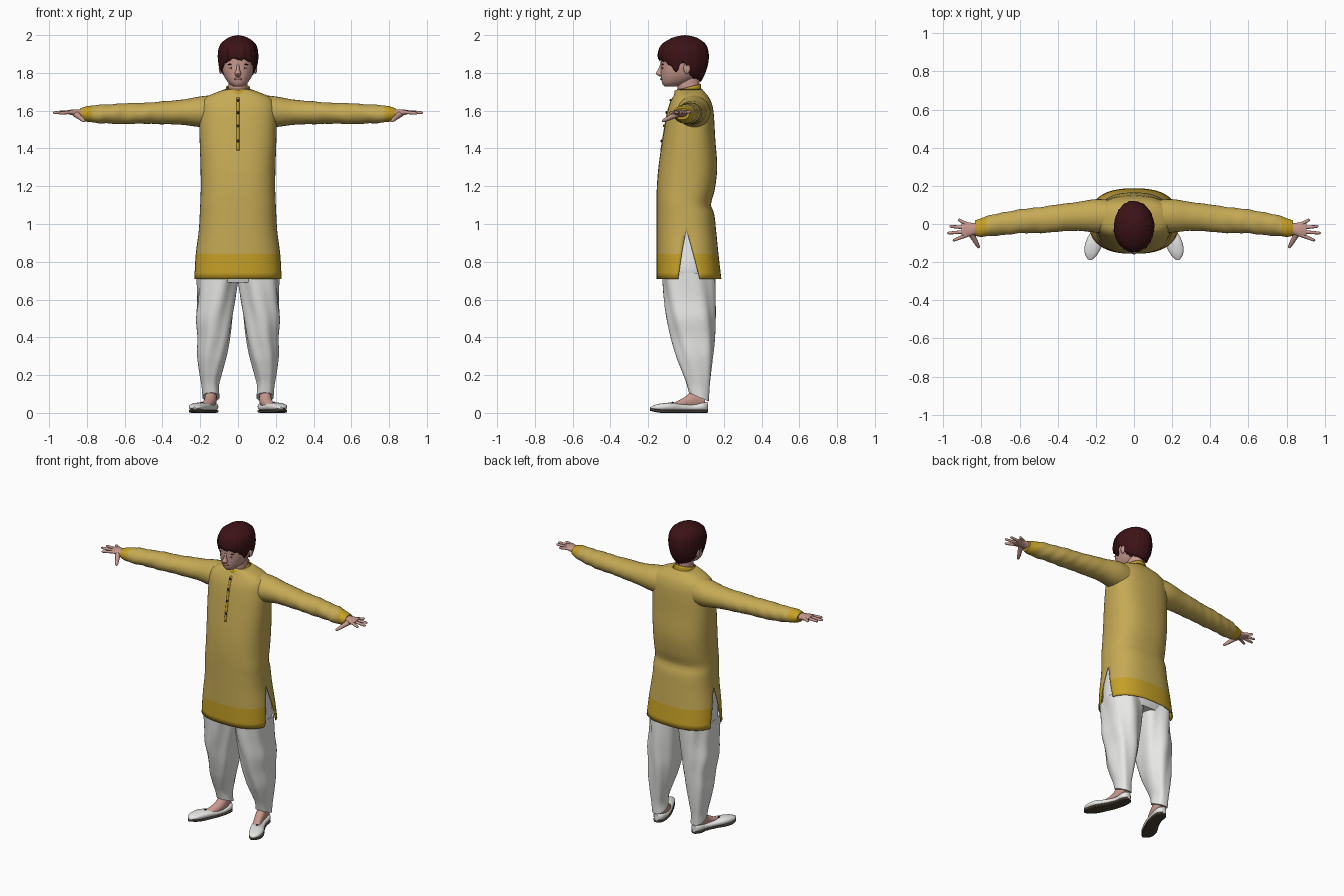
import bpy, bmesh, math, random
from mathutils import Vector

random.seed(4)
if "Cube" in bpy.data.objects:
    bpy.data.objects.remove(bpy.data.objects["Cube"], do_unlink=True)


def material(name, r, g, b):
    m = bpy.data.materials.new(name)
    m.use_nodes = True
    m.diffuse_color = (r, g, b, 1)
    m.node_tree.nodes["Principled BSDF"].inputs["Base Color"].default_value = (r, g, b, 1)
    return m


GOLD = material("gold cloth", .56, .40, .09)
TRIM = material("deep gold trim", .56, .35, .02)
WHITE = material("white cloth", .80, .80, .78)
SKIN = material("skin", .58, .32, .27)
LIPS = material("lips", .42, .17, .15)
HAIR = material("dark red hair", .045, .006, .008)
DARK = material("dark brown", .03, .02, .015)
SOLE = material("sole brown", .07, .055, .04)


def at(table, t):
    """Smooth interpolation of a table whose first column is the position."""
    last = len(table) - 1
    i = max(k for k in range(last) if k == 0 or table[k][0] <= t)
    a, b = table[i], table[i + 1]
    before, after = table[max(i - 1, 0)], table[min(i + 2, last)]
    h = b[0] - a[0]
    s = (t - a[0]) / h
    out = [t]
    for c in range(1, len(a)):
        ma = (b[c] - before[c]) / (b[0] - before[0]) * h
        mb = (after[c] - a[c]) / (after[0] - a[0]) * h
        d = b[c] - a[c]
        out.append(a[c] + s * (ma + s * (3 * d - 2 * ma - mb + s * (ma + mb - 2 * d))))
    return out


def point(axis, row, th, p=2.0):
    """Point on a superellipse section: row = position, low, high, low, high."""
    def bend(v):
        return math.copysign(abs(v) ** (2 / p), v)
    t, lo1, hi1, lo2, hi2 = row
    a = (lo1 + hi1) / 2 + (hi1 - lo1) / 2 * bend(math.cos(th))
    b = (lo2 + hi2) / 2 + (hi2 - lo2) / 2 * bend(math.sin(th))
    return Vector({"x": (t, a, b), "y": (a, t, b), "z": (a, b, t)}[axis])


def finish(name, bm, mats, rule=None, mirror=False, solid=0, angle=50):
    bmesh.ops.remove_doubles(bm, verts=bm.verts, dist=.0002)
    bmesh.ops.recalc_face_normals(bm, faces=bm.faces)
    if rule:
        for f in bm.faces:
            f.material_index = int(rule(f.calc_center_median()))
    me = bpy.data.meshes.new(name)
    bm.to_mesh(me)
    bm.free()
    ob = bpy.data.objects.new(name, me)
    bpy.context.collection.objects.link(ob)
    for m in mats:
        me.materials.append(m)
    bpy.ops.object.select_all(action="DESELECT")
    ob.select_set(True)
    bpy.context.view_layer.objects.active = ob
    bpy.ops.object.shade_smooth_by_angle(angle=math.radians(angle))
    if solid:
        mod = ob.modifiers.new("thickness", "SOLIDIFY")
        mod.thickness, mod.offset = solid, -1
    if mirror:
        ob.modifiers.new("mirror", "MIRROR")
    return ob


def skin_rows(bm, rows, closed=True, caps=False):
    grid = [[bm.verts.new(co) for co in r] for r in rows]
    n = len(grid[0])
    for r, q in zip(grid, grid[1:]):
        for i in range(n if closed else n - 1):
            j = (i + 1) % n
            bm.faces.new((r[i], r[j], q[j], q[i]))
    if caps:
        bm.faces.new(grid[0])
        bm.faces.new(grid[-1])


def tube(name, axis, table, mats, n=28, rows=20, p=2.0, warp=None, caps=True, **kw):
    lo, hi = table[0][0], table[-1][0]
    out = []
    for k in range(rows + 1):
        row = at(table, lo + (hi - lo) * k / rows)
        ring = []
        for i in range(n):
            th = math.tau * i / n
            co = point(axis, row, th, p)
            if warp:
                mid = point(axis, row, th, p) + point(axis, row, th + math.pi, p)
                warp(co, th, mid / 2)
            ring.append(co)
        out.append(ring)
    bm = bmesh.new()
    skin_rows(bm, out, caps=caps)
    return finish(name, bm, mats, **kw)


def rod(name, start, end, r0, r1, mat):
    """Tapered round-ended rod, mirrored to both sides."""
    a, b = Vector(start), Vector(end)
    turn = (b - a).to_track_quat("Z", "Y")
    rows = []
    for s, k in ((0, 1), (.45, .95), (.6, 1), (.9, 1), (.97, .75), (1, .3)):
        r = (r0 + (r1 - r0) * s) * k
        rows.append([a.lerp(b, s) + turn @ Vector((r * math.cos(i * math.tau / 10),
                     r * math.sin(i * math.tau / 10), 0)) for i in range(10)])
    bm = bmesh.new()
    skin_rows(bm, rows, caps=True)
    return finish(name, bm, [mat], mirror=True)


def blob(name, loc, size, mat, mirror=False):
    bm = bmesh.new()
    bmesh.ops.create_uvsphere(bm, u_segments=16, v_segments=10, radius=1)
    for v in bm.verts:
        v.co = Vector(a * b for a, b in zip(v.co, size)) + Vector(loc)
    return finish(name, bm, [mat], mirror=mirror)


# Tunic body: front and back panels that part at the side slits
BODY = [(.71, -.237, .237, -.156, .187), (.84, -.225, .225, -.156, .172),
        (.96, -.208, .208, -.156, .160), (1.06, -.202, .202, -.156, .148),
        (1.10, -.200, .200, -.156, .132), (1.18, -.197, .197, -.155, .152),
        (1.30, -.198, .198, -.146, .165), (1.45, -.203, .203, -.124, .155),
        (1.60, -.203, .203, -.097, .145), (1.65, -.190, .190, -.080, .132),
        (1.68, -.155, .155, -.065, .115), (1.70, -.105, .105, -.056, .097),
        (1.715, -.065, .065, -.046, .085)]
heights = [.71 + .13 * k / 4 for k in range(4)] + [.84 + .12 * k / 5 for k in range(5)]
heights += [.96 + .64 * k / 28 for k in range(28)] + [1.6 + .115 * k / 10 for k in range(11)]
bm = bmesh.new()
for base in (0, math.pi):
    panel = []
    for z in heights:
        gap = max(0, .96 - z) * 1.04
        angles = [base + gap + (math.pi - 2 * gap) * i / 28 for i in range(29)]
        panel.append([point("z", at(BODY, z), th, 2.5) for th in angles])
    skin_rows(bm, panel, closed=False)
finish("tunic_body", bm, [GOLD, TRIM], rule=lambda c: c.z < .84, solid=.005)


# Sleeves with creases that deepen toward the cuffs
def sleeve_crease(co, th, mid):
    amount = .06 * min(1, max(0, co.x - .2) * 2)
    wave = math.sin(co.x * 55 + 2 * math.sin(th)) * math.sin(co.x * 23 + th)
    co += (co - mid) * amount * wave


tube("sleeves", "x", [(.11, -.05, .125, 1.50, 1.685), (.20, -.045, .13, 1.513, 1.675),
     (.30, -.035, .115, 1.525, 1.658), (.45, -.045, .095, 1.53, 1.645),
     (.60, -.05, .075, 1.53, 1.638), (.72, -.06, .055, 1.532, 1.632),
     (.80, -.068, .03, 1.543, 1.622), (.835, -.062, .018, 1.552, 1.614)],
     [GOLD, TRIM], rows=48, warp=sleeve_crease, rule=lambda c: c.x > .775, mirror=True)


# Collar, placket and buttons
def collar_tilt(co, th, mid):
    co.z += .25 * co.y


tube("collar", "z", [(1.665, -.080, .080, -.068, .088), (1.69, -.070, .070, -.064, .082),
     (1.722, -.063, .063, -.060, .078)], [TRIM], rows=5, warp=collar_tilt, caps=False, solid=.006)
bm = bmesh.new()
strip = []
for k in range(16):
    z = 1.39 + .28 * k / 15
    y = at(BODY, z)[3] - .002
    strip.append([Vector((-.007, y, z)), Vector((.007, y, z))])
skin_rows(bm, strip, closed=False)
finish("placket", bm, [TRIM], solid=.003)
for z in (1.655, 1.59, 1.52, 1.44):
    blob("button", (0, at(BODY, z)[3] - .004, z), (.008, .005, .008), DARK)


# Draped trousers
def drape(co, th, mid):
    co += (co - mid) * .045 * math.sin(6 * th + 9 * co.z) * min(1, co.z * 3)
    co.z -= max(0, 1 - (co.z - .08) / .2) * .45 * (co.y - .065)


tube("trouser_legs", "z", [(.085, .098, .188, .015, .122), (.14, .102, .192, .000, .125),
     (.20, .088, .202, -.022, .132), (.30, .062, .214, -.052, .143),
     (.40, .042, .214, -.078, .15), (.50, .028, .224, -.098, .152),
     (.60, .014, .216, -.112, .152), (.74, -.004, .218, -.125, .152)],
     [WHITE], n=48, rows=36, p=2.3, warp=drape, mirror=True)
tube("trouser_hips", "z", [(.69, -.19, .19, -.11, .14), (.74, -.216, .216, -.125, .15),
     (.86, -.207, .207, -.13, .145), (1.0, -.186, .186, -.13, .13)], [WHITE], n=36, p=2.4)

# Feet and slip-on shoes with dark soles
tube("feet", "y", [(-.09, .165, .22, .02, .042), (-.05, .145, .20, .02, .060),
     (0, .122, .182, .02, .088), (.05, .112, .175, .02, .13), (.10, .12, .165, .03, .11)],
     [SKIN], rows=12, mirror=True)
SHOE = [(-.19, .222, .238, .022, .03), (-.165, .196, .255, .016, .042),
        (-.13, .175, .260, .011, .050), (-.08, .150, .248, .010, .054),
        (-.02, .124, .212, .010, .046), (.04, .108, .184, .010, .046),
        (.095, .106, .174, .010, .058), (.117, .125, .155, .012, .056)]
tube("shoes", "y", SHOE, [WHITE], rows=24, p=2.5, mirror=True)
tube("soles", "y", [(y, a, b, max(0, lo - .011), lo + .006) for y, a, b, lo, hi in SHOE],
     [SOLE], rows=24, p=4, mirror=True)
blob("shoe_studs", (.192, -.07, .054), (.008, .008, .005), DARK, mirror=True)

# Hands
tube("palms", "x", [(.815, -.050, .006, 1.562, 1.606), (.85, -.060, .006, 1.570, 1.607),
     (.885, -.070, .010, 1.578, 1.605), (.905, -.062, .004, 1.583, 1.602)],
     [SKIN], n=16, rows=8, p=2.4, mirror=True)
for finger, y0, tip in (("index", -.058, (.950, -.087, 1.586)),
                        ("middle", -.040, (.980, -.048, 1.589)),
                        ("ring", -.020, (.968, -.012, 1.592)),
                        ("little", -.002, (.922, .024, 1.594))):
    rod(finger + "_fingers", (.875, y0, 1.592), tip, .011, .007, SKIN)
rod("thumbs", (.86, -.04, 1.585), (.812, -.126, 1.543), .019, .008, SKIN)

# Neck and head
tube("neck", "z", [(1.66, -.058, .058, -.04, .075), (1.72, -.050, .050, -.045, .073),
     (1.80, -.050, .050, -.05, .07)], [SKIN], rows=6)
tube("head", "z", [(1.727, -.022, .022, -.113, -.04), (1.742, -.045, .045, -.125, 0),
     (1.77, -.067, .067, -.131, .05), (1.80, -.080, .080, -.133, .075),
     (1.84, -.088, .088, -.134, .098), (1.90, -.090, .090, -.130, .10),
     (1.95, -.070, .070, -.095, .08), (1.975, -.03, .03, -.04, .05)],
     [SKIN], n=36, rows=24, p=2.2)
tube("nose", "z", [(1.782, -.010, .010, -.142, -.11), (1.794, -.018, .018, -.160, -.11),
     (1.815, -.010, .010, -.150, -.11), (1.85, -.008, .008, -.134, -.11)], [SKIN], n=14, rows=10)
blob("lips", (0, -.130, 1.768), (.023, .007, .007), LIPS)
blob("eyes", (.034, -.121, 1.826), (.013, .005, .005), WHITE, mirror=True)
blob("pupils", (.034, -.125, 1.826), (.005, .003, .005), DARK, mirror=True)
blob("eyebrows", (.036, -.122, 1.845), (.020, .005, .004), HAIR, mirror=True)
blob("ears", (.092, .005, 1.825), (.010, .018, .030), SKIN, mirror=True)

# Hair: a cap whose lower edge makes a fringe, sideburns and nape
CAP = [(1.75, -.055, .055, -.12, .078), (1.80, -.092, .092, -.132, .103),
       (1.85, -.104, .104, -.142, .118), (1.90, -.107, .107, -.150, .121),
       (1.95, -.095, .095, -.130, .106), (1.98, -.062, .062, -.085, .070),
       (1.993, -.035, .035, -.05, .038), (2.0, -.001, .001, -.006, -.004)]
EDGE = [(0, 1.872), (.6, 1.864), (1.0, 1.835), (1.25, 1.805), (1.45, 1.85),
        (1.7, 1.835), (2.0, 1.782), (math.pi, 1.758)]
strands = [(random.uniform(-.008, .006), random.uniform(.97, 1.015)) for i in range(72)]
cap_rows = []
for k in range(19):
    rise = math.sin(math.pi / 2 * k / 18)
    ring = []
    for i, (drop, puff) in enumerate(strands):
        turn = math.tau * i / len(strands)
        low = at(EDGE, min(turn, math.tau - turn))[1] + drop
        co = point("z", at(CAP, low + (2 - low) * rise), turn - math.pi / 2)
        co.x, co.y = co.x * puff, co.y * puff
        ring.append(co)
    cap_rows.append(ring)
bm = bmesh.new()
skin_rows(bm, cap_rows, caps=False)
finish("hair", bm, [HAIR], solid=.008)
